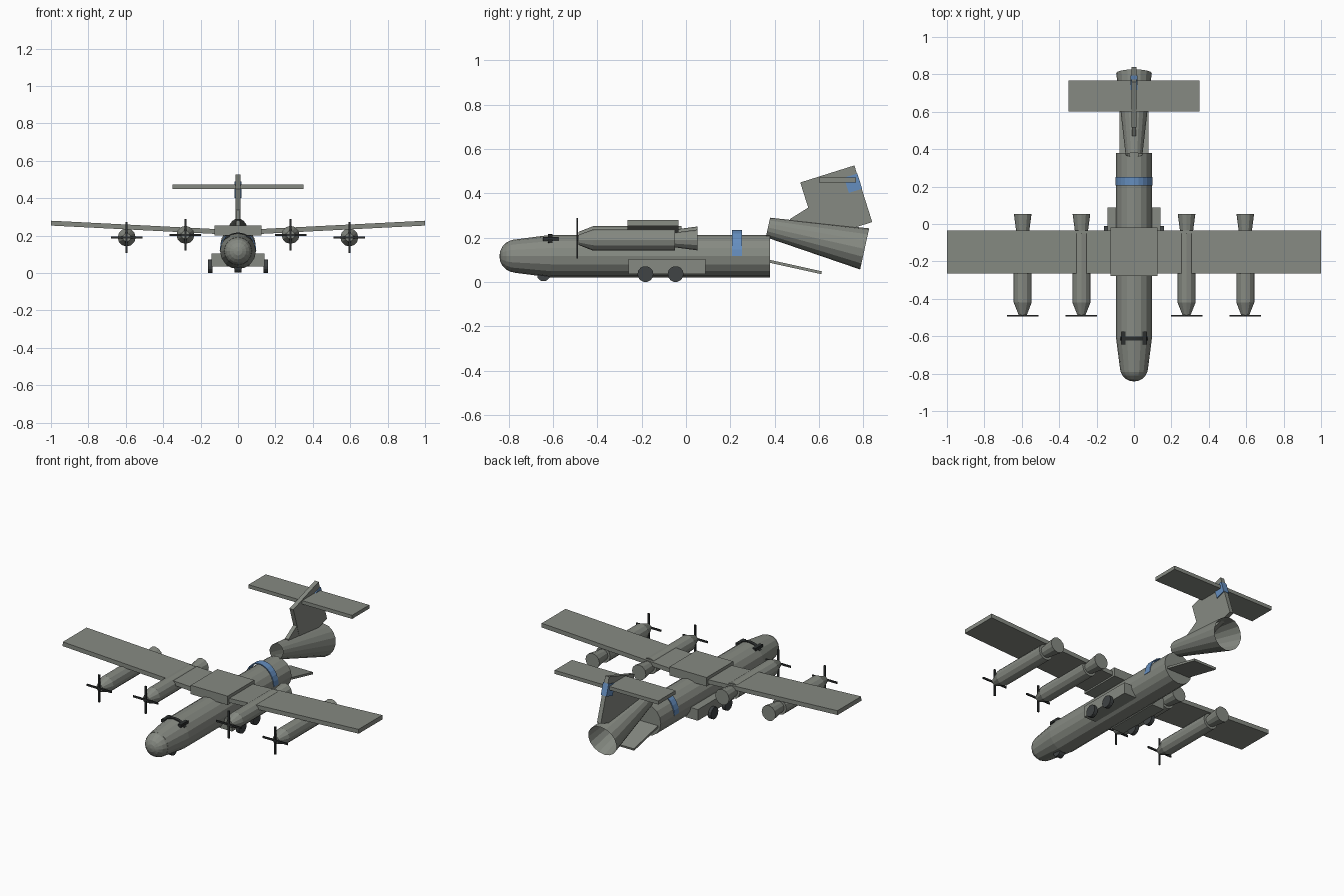
import bpy, bmesh, math
from mathutils import Matrix, Vector

if "Cube" in bpy.data.objects:
    bpy.data.objects.remove(bpy.data.objects["Cube"])


def material(name, rgb):
    m = bpy.data.materials.new(name)
    m.diffuse_color = (*rgb, 1)
    m.use_nodes = True
    m.node_tree.nodes["Principled BSDF"].inputs["Base Color"].default_value = m.diffuse_color
    return m


GREY = material("grey green paint", (0.24, 0.255, 0.225))
DARK = material("dark rubber", (0.05, 0.056, 0.058))
BLACK = material("black glass", (0.025, 0.028, 0.028))
BLUE = material("blue marking", (0.13, 0.27, 0.52))


def finish(name, bm, mat):
    bmesh.ops.recalc_face_normals(bm, faces=bm.faces[:])
    me = bpy.data.meshes.new(name)
    bm.to_mesh(me)
    bm.free()
    me.materials.append(mat)
    ob = bpy.data.objects.new(name, me)
    bpy.context.collection.objects.link(ob)
    return ob


def box(name, c, size, mat, pitch=0, roll=0):
    bm = bmesh.new()
    m = (Matrix.Translation(c) @ Matrix.Rotation(math.radians(roll), 4, 'Y')
         @ Matrix.Rotation(math.radians(pitch), 4, 'X') @ Matrix.Diagonal((*size, 1)))
    bmesh.ops.create_cube(bm, size=1, matrix=m)
    return finish(name, bm, mat)


def tube(name, c, r1, r2, length, mat, sides=16, pitch=0, caps=True, axis='Y'):
    """Cone or cylinder along y (r1 in front) or along x."""
    bm = bmesh.new()
    turn = Matrix.Rotation(math.radians(-90), 4, 'X') if axis == 'Y' else Matrix.Rotation(math.radians(90), 4, 'Y')
    m = Matrix.Translation(c) @ Matrix.Rotation(math.radians(pitch), 4, 'X') @ turn
    bmesh.ops.create_cone(bm, cap_ends=caps, segments=sides, radius1=r1, radius2=r2, depth=length, matrix=m)
    return finish(name, bm, mat)


def arch(name, y0, y1, rx, rz, z, a0, a1, mat, t=0.004, n=12):
    """Thin curved band over the top of the fuselage."""
    bm = bmesh.new()
    rings = []
    for i in range(n + 1):
        a = math.radians(a0 + (a1 - a0) * i / n)
        rings.append([bm.verts.new(((rx - d) * math.cos(a), y, z + (rz - d) * math.sin(a)))
                      for y, d in ((y0, 0), (y1, 0), (y1, t), (y0, t))])
    for p, q in zip(rings, rings[1:]):
        for k in range(4):
            bm.faces.new((p[k], p[(k + 1) % 4], q[(k + 1) % 4], q[k]))
    bm.faces.new(rings[0])
    bm.faces.new(rings[-1])
    return finish(name, bm, mat)


# Fuselage and nose
HZ, HR = 0.117, 0.096
tube("fuselage", (0, -0.115, HZ), HR, HR, 0.99, GREY)
tube("nose_cone", (0, -0.695, HZ), 0.074, HR, 0.17, GREY)
bm = bmesh.new()
bmesh.ops.create_uvsphere(bm, u_segments=16, v_segments=10, radius=0.075,
                          matrix=Matrix.Translation((0, -0.767, HZ)) @ Matrix.Rotation(math.pi / 2, 4, 'X'))
finish("nose_dome", bm, GREY)

# Cockpit glazing and fuselage band
arch("windscreen", -0.622, -0.602, 0.099, 0.099, HZ, 40, 140, BLACK, 0.008)
for s in (-1, 1):
    box("cockpit_side_window", (s * 0.056, -0.61, 0.194), (0.022, 0.07, 0.018), BLACK)
arch("fuselage_band", 0.207, 0.252, 0.098, 0.117, HZ, 0, 180, BLUE, 0.006)

# Rear fuselage and cargo ramp
tube("tail_cone", (0, 0.588, 0.198), 0.045, 0.095, 0.447, GREY, pitch=-12.5, caps=False)
box("cargo_ramp", (0, 0.485, 0.070), (0.155, 0.26, 0.013), GREY, pitch=-12.5)

# Tail fin, dorsal fillet, tailplane and tail marking
box("tail_fin", (0, 0.678, 0.36), (0.026, 0.256, 0.268), GREY, pitch=17.5)
bm = bmesh.new()
f = bm.faces.new([bm.verts.new((-0.012, y, z)) for y, z in
                  ((0.47, 0.285), (0.555, 0.338), (0.62, 0.33), (0.62, 0.22), (0.47, 0.25))])
ext = bmesh.ops.extrude_face_region(bm, geom=[f])
bmesh.ops.translate(bm, vec=Vector((0.024, 0, 0)), verts=[v for v in ext["geom"] if isinstance(v, bmesh.types.BMVert)])
finish("dorsal_fillet", bm, GREY)
box("tailplane", (0, 0.684, 0.461), (0.70, 0.166, 0.022), GREY)
box("tail_marking", (0, 0.754, 0.446), (0.038, 0.063, 0.072), BLUE, pitch=17.5)

# Wings with slight dihedral
box("wing_centre_box", (0, -0.149, 0.227), (0.25, 0.258, 0.054), GREY)
for s in (-1, 1):
    box("wing", (s * 0.525, -0.149, 0.2425), (0.95, 0.229, 0.026), GREY, roll=-s * 2.9)

    # Engines and propellers
    for x, z in ((0.281, 0.204), (0.595, 0.190)):
        x *= s
        tube("engine_nacelle", (x, -0.235, z), 0.048, 0.048, 0.37, GREY, 12)
        tube("engine_spinner", (x, -0.453, z), 0.022, 0.048, 0.066, GREY, 12)
        tube("engine_exhaust", (x, 0.0, z), 0.033, 0.047, 0.105, GREY, 12)
        box("propeller_blade_flat", (x, -0.490, z), (0.168, 0.007, 0.011), BLACK)
        box("propeller_blade_upright", (x, -0.490, z), (0.011, 0.007, 0.168), BLACK)

    # Landing gear
    box("gear_sponson", (s * 0.1, -0.086, 0.070), (0.084, 0.348, 0.068), GREY)
    for y in (-0.183, -0.047):
        tube("main_wheel", (s * 0.149, y, 0.036), 0.036, 0.036, 0.023, DARK, 14, axis='X')
tube("nose_wheel", (0, -0.643, 0.032), 0.029, 0.029, 0.036, DARK, 14, axis='X')
